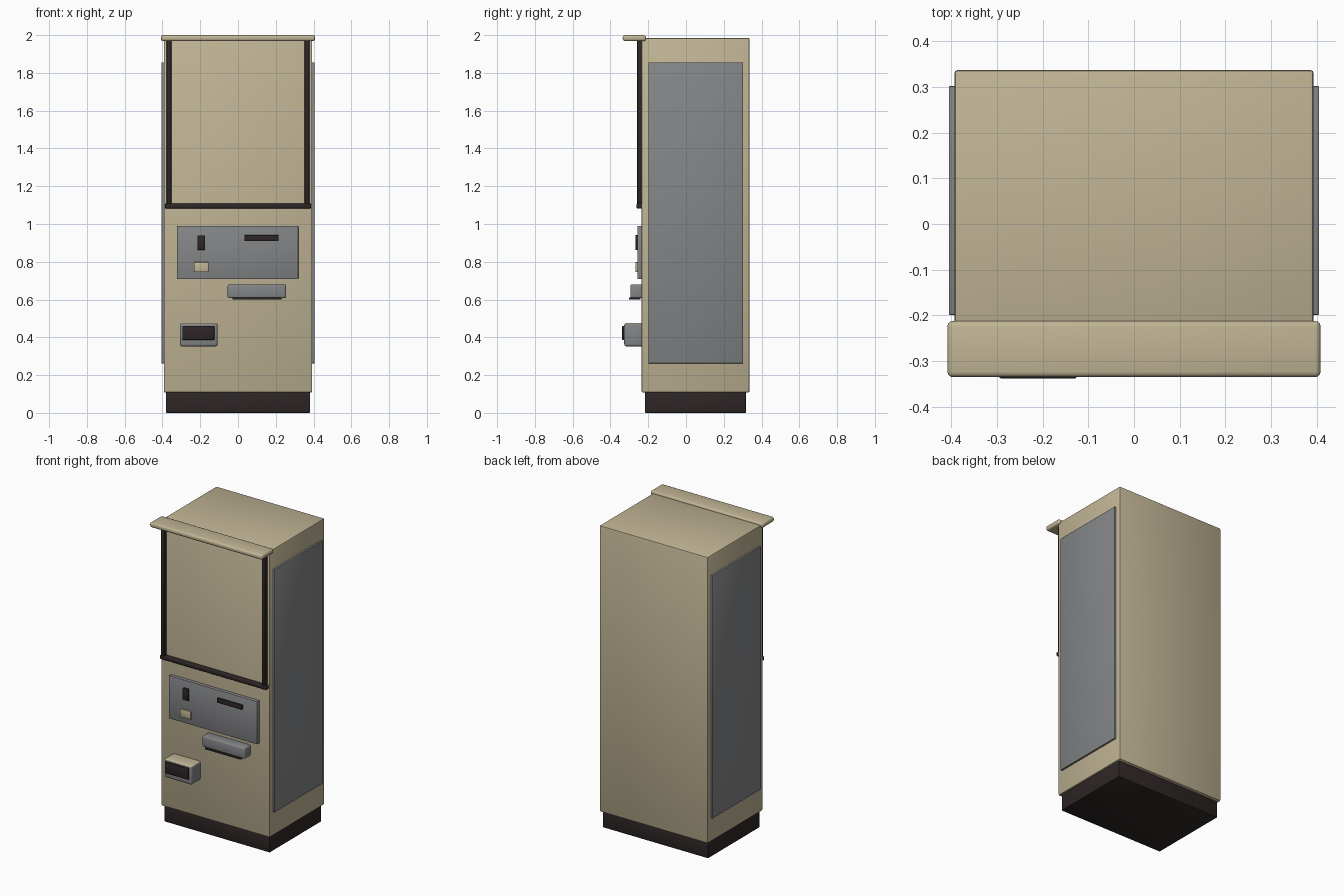
import bpy
import bmesh
import math

old = bpy.data.objects.get("Cube")
if old:
    bpy.data.objects.remove(old, do_unlink=True)


def material(name, rgb):
    m = bpy.data.materials.new(name)
    m.use_nodes = True
    m.diffuse_color = (*rgb, 1)
    m.node_tree.nodes["Principled BSDF"].inputs["Base Color"].default_value = (*rgb, 1)
    return m


beige = material("beige paint", (0.53, 0.46, 0.30))
grey = material("grey metal", (0.23, 0.235, 0.243))
dark = material("dark brown trim", (0.027, 0.019, 0.019))


def box(name, x, y, z, mat, bevel=0.004, segments=2):
    """Bevelled box spanning the given (low, high) ranges."""
    bm = bmesh.new()
    bmesh.ops.create_cube(bm, size=1)
    for v in bm.verts:
        for i, (low, high) in enumerate((x, y, z)):
            v.co[i] = low if v.co[i] < 0 else high
    bmesh.ops.bevel(bm, geom=bm.edges[:], offset=bevel, segments=segments,
                    profile=0.5, affect='EDGES')
    mesh = bpy.data.meshes.new(name)
    bm.to_mesh(mesh)
    bm.free()
    mesh.materials.append(mat)
    obj = bpy.data.objects.new(name, mesh)
    bpy.context.collection.objects.link(obj)
    bpy.ops.object.select_all(action='DESELECT')
    obj.select_set(True)
    bpy.context.view_layer.objects.active = obj
    bpy.ops.object.shade_smooth_by_angle(angle=math.radians(35))
    return obj


FRONT = -0.235      # front face of the cabinet
INSIDE = FRONT + 0.01  # fittings sink slightly into the cabinet

# Cabinet, plinth and canopy
box("cabinet", (-0.393, 0.393), (FRONT, 0.337), (0.108, 1.985), beige, 0.008)
box("plinth", (-0.382, 0.382), (-0.217, 0.317), (0, 0.115), dark)
box("canopy", (-0.408, 0.408), (-0.335, -0.212), (1.968, 2.0), beige, 0.012, 3)

# Side panels and upright display trims
for side, s in (("left", 1), ("right", -1)):
    box(side + "_side_panel", sorted((s * 0.38, s * 0.405)), (-0.199, 0.302),
        (0.262, 1.856), grey, 0.003)
    box(side + "_display_trim", sorted((s * 0.353, s * 0.378)), (-0.259, INSIDE),
        (1.09, 1.975), dark)
box("lower_display_trim", (-0.387, 0.387), (-0.262, INSIDE), (1.082, 1.108), dark, 0.007, 3)

# Control panel with slots and button
box("control_panel", (-0.323, 0.319), (-0.257, INSIDE), (0.708, 0.989), grey, 0.003)
box("coin_slot", (-0.215, -0.174), (-0.268, -0.25), (0.863, 0.94), dark, 0.003)
box("card_slot", (0.034, 0.215), (-0.268, -0.25), (0.91, 0.941), dark, 0.003)
box("return_button", (-0.233, -0.156), (-0.268, -0.25), (0.746, 0.798), beige, 0.003)

# Tray with dark lip
box("tray", (-0.055, 0.255), (-0.295, INSIDE), (0.607, 0.68), grey, 0.01, 3)
box("tray_lip", (-0.03, 0.23), (-0.302, -0.24), (0.6, 0.612), dark, 0.003)

# Dispenser hood with beige top and dark mouth
hood = box("dispenser", (-0.308, -0.108), (-0.327, INSIDE), (0.352, 0.476), grey, 0.012, 3)
hood.data.materials.append(beige)
for face in hood.data.polygons:
    face.material_index = int(face.normal.z > 0.6)
box("dispenser_mouth", (-0.295, -0.125), (-0.338, -0.31), (0.386, 0.461), dark, 0.005)
